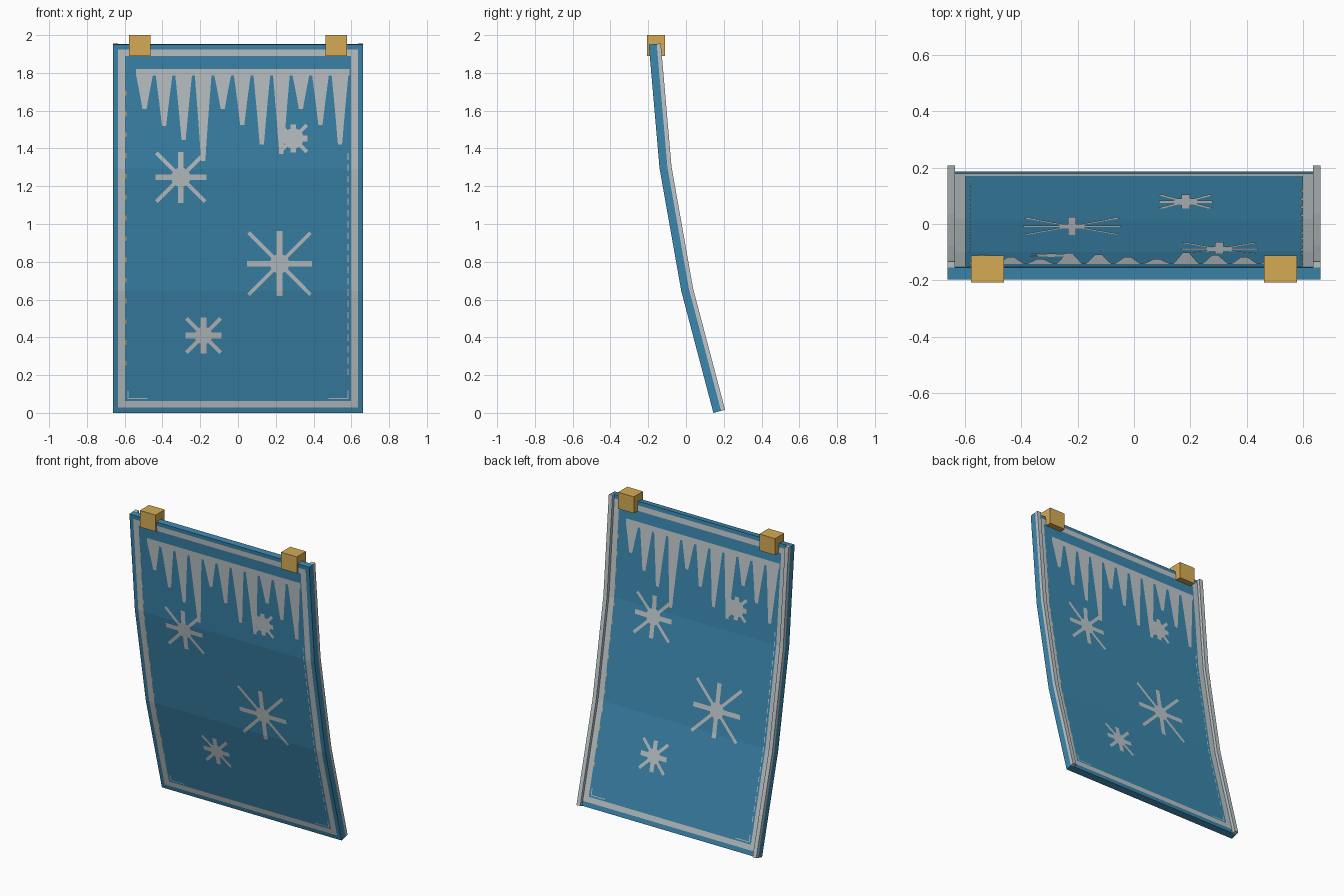
import bpy, bmesh, math
from mathutils import Vector

if "Cube" in bpy.data.objects:
    bpy.data.objects.remove(bpy.data.objects["Cube"])


def material(name, r, g, b):
    m = bpy.data.materials.new(name)
    m.diffuse_color = tuple((c / 255) ** 2.2 for c in (r, g, b)) + (1,)
    m.use_nodes = True
    m.node_tree.nodes["Principled BSDF"].inputs["Base Color"].default_value = m.diffuse_color
    return m


BLUE = material("banner_blue", 62, 134, 172)
GREY = material("frost_grey", 190, 198, 201)
GOLD = material("clip_gold", 212, 170, 85)

# Front profile of the bent banner (y, z), top to bottom
PROFILE = [Vector(p) for p in ((-0.197, 1.95), (-0.14, 1.295), (-0.025, 0.645), (0.145, 0.0))]
HALF_W, THICK, RIM = 0.662, 0.042, 0.064


def seg_normal(i):
    d = PROFILE[i + 1] - PROFILE[i]
    return Vector((-d.y, d.x)).normalized()


NORMALS = [seg_normal(0), (seg_normal(0) + seg_normal(1)).normalized(),
           (seg_normal(1) + seg_normal(2)).normalized(), seg_normal(2)]


def place(x, z, depth):
    """Point on the banner: x across, z height on the front, depth behind the front."""
    i = 0 if z > PROFILE[1].y else 1 if z > PROFILE[2].y else 2
    t = (PROFILE[i].y - z) / (PROFILE[i].y - PROFILE[i + 1].y)
    p = PROFILE[i].lerp(PROFILE[i + 1], t) + NORMALS[i].lerp(NORMALS[i + 1], t) * depth
    return Vector((x, p.x, p.y))


def add_object(name, bm, mat):
    me = bpy.data.meshes.new(name)
    bm.to_mesh(me)
    bm.free()
    me.materials.append(mat)
    ob = bpy.data.objects.new(name, me)
    bpy.context.collection.objects.link(ob)
    return ob


def bent_bar(name, x0, x1, d0, d1, mat):
    bm = bmesh.new()
    rings = [[bm.verts.new(place(x, p.y, d)) for x, d in ((x0, d0), (x1, d0), (x1, d1), (x0, d1))]
             for p in PROFILE]
    for a, b in zip(rings, rings[1:]):
        for k in range(4):
            bm.faces.new((a[k], a[(k + 1) % 4], b[(k + 1) % 4], b[k]))
    bm.faces.new(rings[0])
    bm.faces.new(rings[-1])
    bmesh.ops.recalc_face_normals(bm, faces=bm.faces[:])
    add_object(name, bm, mat)


def decal(name, polys, mat, lift):
    """Flat shapes (x, z) wrapped on the front, and turned round onto the back."""
    for side in ("front", "back"):
        bm = bmesh.new()
        for poly in polys:
            bm.faces.new([bm.verts.new((x, 0, z)) for x, z in poly])
        for p in PROFILE[1:3]:
            bmesh.ops.bisect_plane(bm, geom=bm.verts[:] + bm.edges[:] + bm.faces[:],
                                   plane_co=(0, 0, p.y), plane_no=(0, 0, 1))
        for v in bm.verts:
            if side == "front":
                v.co = place(v.co.x, v.co.z, -lift)
            else:
                v.co = place(-v.co.x, v.co.z, THICK + lift)
        add_object(f"{side}_{name}", bm, mat)


def rect(x0, x1, z0, z1):
    return [(x0, z0), (x1, z0), (x1, z1), (x0, z1)]


def taper(x, z_low, w_low, z_high, w_high):
    return [(x - w_low, z_low), (x + w_low, z_low), (x + w_high, z_high), (x - w_high, z_high)]


# Banner panel and the two raised rims behind it
bent_bar("banner_panel", -HALF_W, HALF_W, 0, THICK, BLUE)
for side, s in (("left", -1), ("right", 1)):
    x0, x1 = sorted((s * 0.635, s * HALF_W))
    bent_bar(f"{side}_back_rim", x0, x1, THICK, RIM, GREY)

# Painted border
decal("border", [rect(-0.635, -0.597, 0.03, 1.925), rect(0.597, 0.635, 0.03, 1.925),
                 rect(-0.597, 0.597, 0.03, 0.064), rect(-0.597, 0.597, 1.89, 1.925)], GREY, 0.0015)

# Thin inner trim: corner marks, broken line and gold stitches
trim = []
for s in (-1, 1):
    a, b = sorted((s * 0.585, s * 0.48))
    trim.append(rect(a, b, 0.074, 0.079))
    a, b = sorted((s * 0.585, s * 0.579))
    trim.append(rect(a, b, 0.079, 0.12))
trim += [rect(0.58, 0.586, 0.2 + 0.06 * i, 0.235 + 0.06 * i) for i in range(20)]
decal("inner_trim", trim, GREY, 0.0015)
decal("stitches", [rect(-0.597, -0.59, 0.25 + 0.11 * i, 0.275 + 0.11 * i) for i in range(14)],
      GOLD, 0.0015)

# Row of hanging icicles
TIPS = (1.61, 1.52, 1.445, 1.335, 1.61, 1.525, 1.42, 1.37, 1.61, 1.525, 1.42)
icicles = [rect(-0.54, 0.59, 1.785, 1.82)]
for i, tip in enumerate(TIPS):
    x = -0.495 + 0.1035 * i
    mid = tip + 0.45 * (1.785 - tip)
    icicles.append(taper(x, mid, 0.025, 1.785, 0.044))
    icicles.append(taper(x, tip, 0.011, mid, 0.025))
decal("icicles", icicles, GREY, 0.0015)

# Eight-armed snowflakes: x, z, reach, core radius
flakes = []
for cx, cz, reach, core in ((-0.303, 1.247, 0.135, 0.055), (0.22, 0.79, 0.172, 0.055),
                            (-0.183, 0.41, 0.095, 0.05), (0.293, 1.453, 0.075, 0.058)):
    flakes.append([(cx + core * math.cos(k * math.pi / 4), cz + core * math.sin(k * math.pi / 4))
                   for k in range(8)])
    for k in range(8):
        a = k * math.pi / 4
        length, w = (reach * 1.35, 0.010) if k % 2 else (reach, 0.015)
        flakes.append([(cx + u * math.cos(a) - v * math.sin(a), cz + u * math.sin(a) + v * math.cos(a))
                       for u, v in ((0, -w), (length, -w), (length, w), (0, w))])
decal("snowflakes", flakes, GREY, 0.0015)

# Gold hanging clips
for side, s in (("left", -1), ("right", 1)):
    bm = bmesh.new()
    bmesh.ops.create_cube(bm, size=1)
    for v in bm.verts:
        v.co = Vector((v.co.x * 0.116 + s * 0.52, v.co.y * 0.096 - 0.159, v.co.z * 0.11 + 1.945))
    add_object(f"{side}_clip", bm, GOLD)
